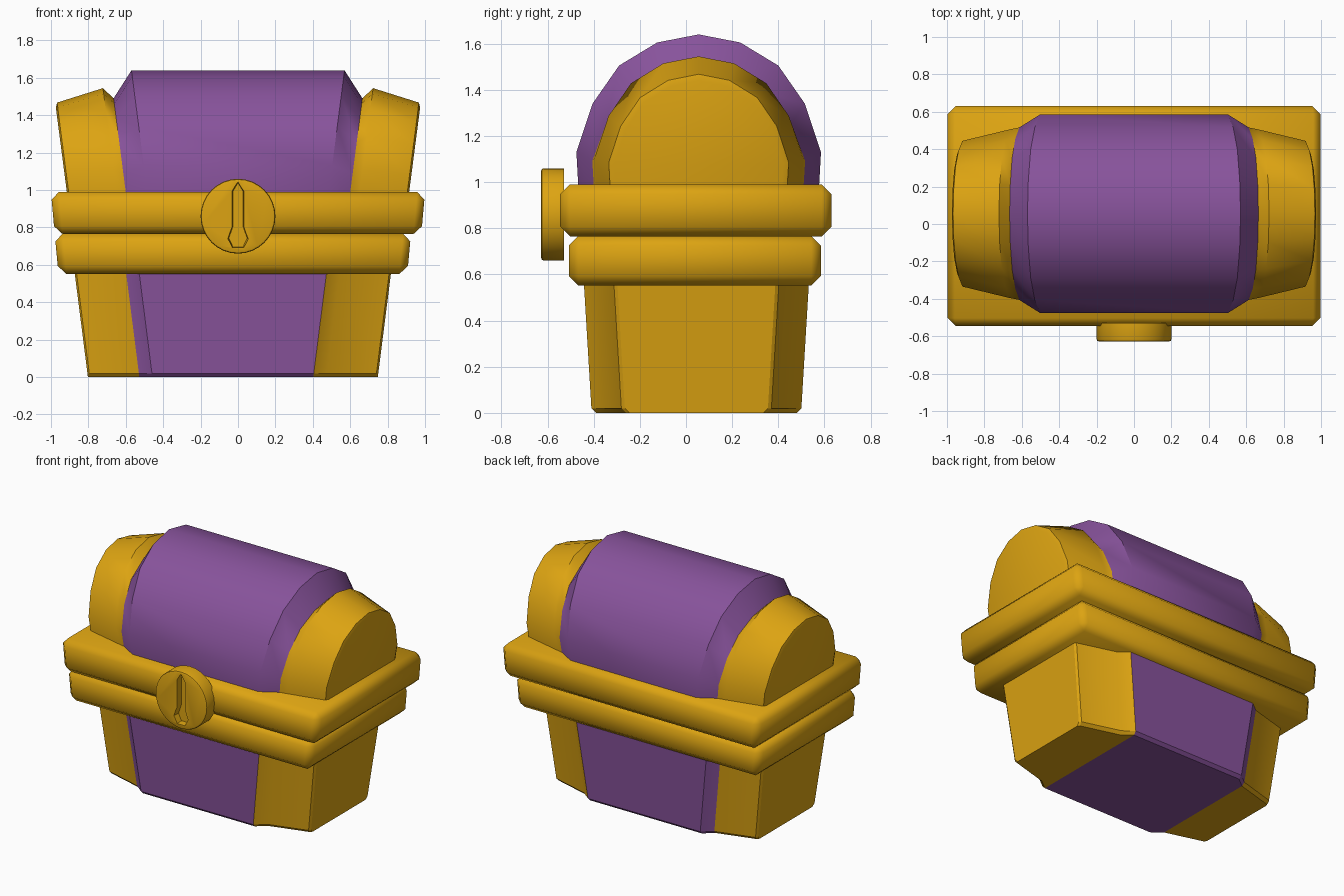
import bpy, bmesh, math
from mathutils import Matrix, Vector

if "Cube" in bpy.data.objects:
    bpy.data.objects.remove(bpy.data.objects["Cube"])


def material(name, col):
    m = bpy.data.materials.new(name)
    m.diffuse_color = (*col, 1)
    m.use_nodes = True
    m.node_tree.nodes["Principled BSDF"].inputs["Base Color"].default_value = m.diffuse_color
    return m


GOLD = material("gold", (0.72, 0.37, 0.006))
PURPLE = material("purple", (0.245, 0.086, 0.33))


def finish(bm, name, mats, angle=None):
    bmesh.ops.recalc_face_normals(bm, faces=bm.faces[:])
    me = bpy.data.meshes.new(name)
    bm.to_mesh(me)
    bm.free()
    ob = bpy.data.objects.new(name, me)
    bpy.context.collection.objects.link(ob)
    for m in mats:
        me.materials.append(m)
    if angle:
        smooth(ob, angle)
    return ob


def smooth(ob, angle):
    bpy.ops.object.select_all(action='DESELECT')
    ob.select_set(True)
    bpy.context.view_layer.objects.active = ob
    bpy.ops.object.shade_smooth_by_angle(angle=math.radians(angle))


def loft(name, rings, is_gold, angle):
    """Skin closed rings; is_gold(i) colours the strip between ring i and i+1."""
    bm = bmesh.new()
    vs = [[bm.verts.new(p) for p in r] for r in rings]
    n = len(vs[0])
    for i in range(len(vs) - 1):
        for j in range(n):
            k = (j + 1) % n
            f = bm.faces.new((vs[i][j], vs[i][k], vs[i + 1][k], vs[i + 1][j]))
            f.material_index = int(is_gold(i))
    for r in (vs[0], vs[-1]):
        bm.faces.new(r).material_index = 1
    return finish(bm, name, [PURPLE, GOLD], angle)


def both_ends(sections):
    """Mirror half sections (centre to end) into a full list with a sign."""
    return [(-1, s) for s in reversed(sections)] + [(1, s) for s in sections]


# Lid: arched loft leaning outwards, purple middle and tapering gold ends
ARCH = [(0.52, 0.0), (0.53, 0.18), (0.46, 0.39), (0.345, 0.555), (0.18, 0.655), (0, 0.69)]
ARCH = ARCH + [(-y, z) for y, z in reversed(ARCH[:-1])]
LID = [(0.48, 1, 1), (0.595, 0.87, 0.783), (0.645, 0.85, 0.862),
       (0.90, 0.735, 0.75), (0.91, 0.69, 0.71)]  # x, width scale, height scale
rings = [[(s * (x + 0.13 * z * kz), 0.055 + y * ky, 0.95 + z * kz) for y, z in ARCH]
         for s, (x, ky, kz) in both_ends(LID)]
loft("lid", rings, lambda i: i < 3 or i > 5, 35)

# Body: tapered trough with the same colour split
BODY = [(0.43, 0.455), (0.50, 0.40), (0.765, 0.325), (0.775, 0.31)]  # x, half width
rings = []
for s, (x, h) in both_ends(BODY):
    side = [(h - 0.02, 0), (h, 0.02), (h + 0.036, 0.62)]
    prof = side + [(-y, z) for y, z in reversed(side)]
    rings.append([(-0.0275 + s * (x + 0.127 * z), 0.045 + y, z) for y, z in prof])
loft("body", rings, lambda i: i < 2 or i > 3, 25)


# Rim bands: chamfered slabs, slightly narrower at the bottom
def band(name, x0, x1, y0, y1, z0, z1):
    bm = bmesh.new()
    bmesh.ops.create_cube(bm, size=1)
    for v in bm.verts:
        low = v.co.z < 0
        lean = 0.02 if low else 0
        v.co = ((x0 + lean) if v.co.x < 0 else (x1 - lean),
                y0 if v.co.y < 0 else y1, z0 if low else z1)
    bmesh.ops.bevel(bm, geom=bm.edges[:], offset=0.042, segments=1,
                    affect='EDGES', profile=0.5)
    finish(bm, name, [GOLD], 50)


band("upper_rim", -1, 1, -0.545, 0.63, 0.765, 0.99)
band("lower_rim", -0.98, 0.925, -0.508, 0.585, 0.552, 0.767)

# Lock: round plate with a sunken keyhole
bm = bmesh.new()
bmesh.ops.create_cone(bm, cap_ends=True, segments=32, radius1=0.2, radius2=0.2, depth=0.1,
                      matrix=Matrix.Translation((0, -0.578, 0.86)) @ Matrix.Rotation(math.pi / 2, 4, 'X'))
rim = [e for e in bm.edges if all(v.co.y < -0.6 for v in e.verts)]
bmesh.ops.bevel(bm, geom=rim, offset=0.012, segments=2, affect='EDGES', profile=0.5)
lock = finish(bm, "lock", [GOLD])

KEY = [(0, 1.05), (0.037, 1.0), (0.037, 0.80), (0.065, 0.735), (0.035, 0.685)]
KEY = KEY + [(-x, z) for x, z in reversed(KEY[1:])]
bm = bmesh.new()
f = bm.faces.new([bm.verts.new((x, -0.7, z)) for x, z in KEY])
ext = bmesh.ops.extrude_face_region(bm, geom=[f])
# the cutter narrows with depth so the keyhole walls slope
for v in ext["geom"]:
    if isinstance(v, bmesh.types.BMVert):
        v.co = Vector((v.co.x * 0.75, -0.585, 0.86 + (v.co.z - 0.86) * 0.94))
cutter = finish(bm, "keyhole_cutter", [GOLD])
cutter.hide_render = True
mod = lock.modifiers.new("keyhole", 'BOOLEAN')
mod.object = cutter
mod.operation = 'DIFFERENCE'
mod.solver = 'EXACT'
bpy.context.view_layer.objects.active = lock
bpy.ops.object.modifier_apply(modifier="keyhole")
bpy.data.objects.remove(cutter)
smooth(lock, 35)
